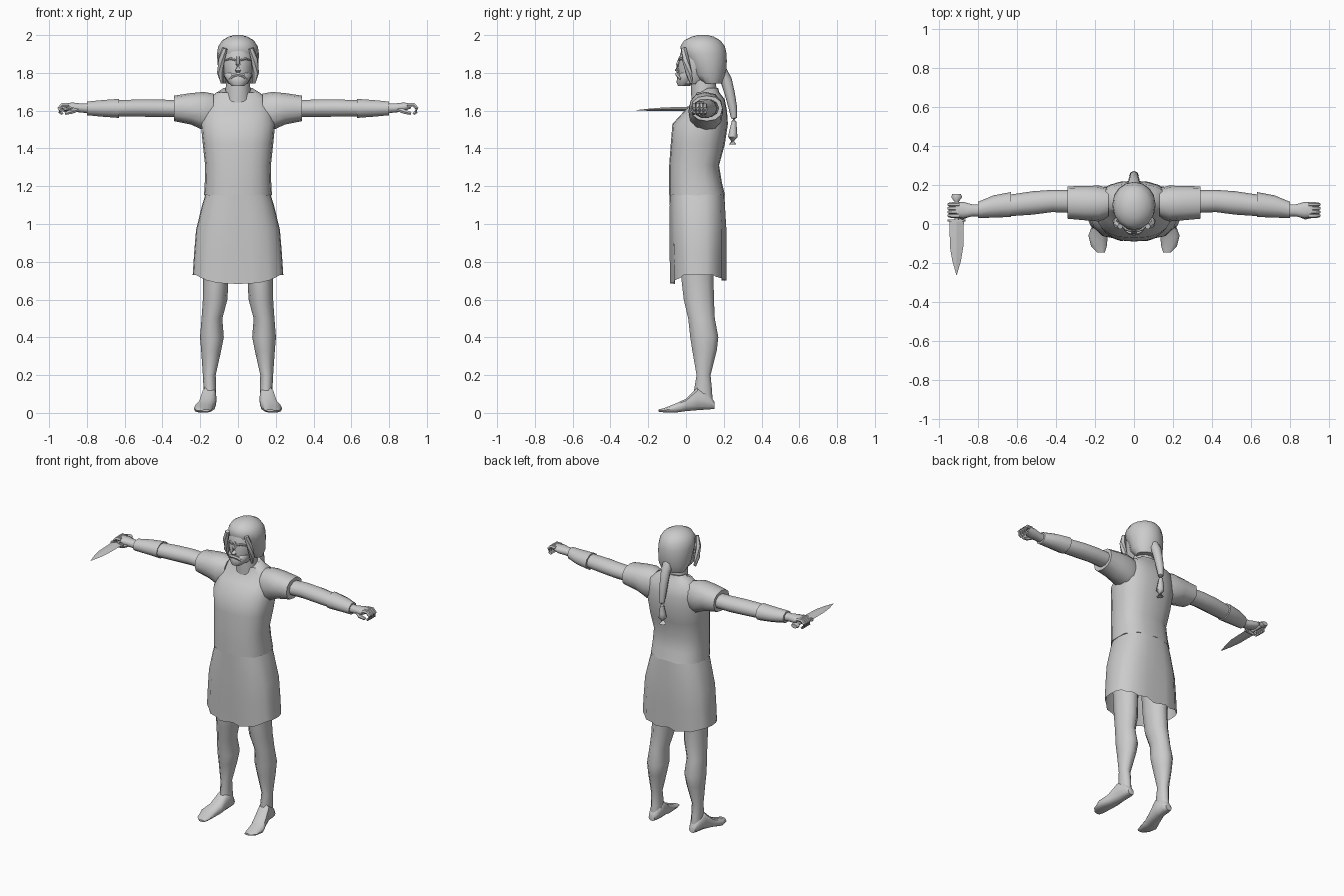
import bpy, bmesh, math
from mathutils import Vector

grey = bpy.data.materials.new("plain grey")
grey.diffuse_color = (0.6, 0.6, 0.6, 1)


def skin(name, rings, cap=(True, True), angle=50):
    """Skin a stack of equal-length point rings into one object."""
    bm = bmesh.new()
    vs = [[bm.verts.new(p) for p in r] for r in rings]
    n = len(rings[0])
    for a, b in zip(vs, vs[1:]):
        for i in range(n):
            j = (i + 1) % n
            bm.faces.new((a[i], a[j], b[j], b[i]))
    if cap[0]:
        bm.faces.new(vs[0])
    if cap[1]:
        bm.faces.new(vs[-1])
    bmesh.ops.recalc_face_normals(bm, faces=bm.faces)
    me = bpy.data.meshes.new(name)
    bm.to_mesh(me)
    bm.free()
    me.materials.append(grey)
    ob = bpy.data.objects.new(name, me)
    bpy.context.collection.objects.link(ob)
    bpy.ops.object.select_all(action='DESELECT')
    ob.select_set(True)
    bpy.context.view_layer.objects.active = ob
    bpy.ops.object.shade_smooth_by_angle(angle=math.radians(angle))
    return ob


def oval(ru, rv, n, e=2.0):
    """Rounded-box outline, starting at +u."""
    out = []
    for i in range(n):
        a = 2 * math.pi * i / n
        c, s = math.cos(a), math.sin(a)
        out.append((ru * math.copysign(abs(c) ** (2 / e), c),
                    rv * math.copysign(abs(s) ** (2 / e), s)))
    return out


def upright(rows, n=12, e=2.0, s=1):      # rows: z, cx, cy, rx, ry
    return [[Vector((s * (cx + u), cy + v, z)) for u, v in oval(rx, ry, n, e)]
            for z, cx, cy, rx, ry in rows]


def sideways(rows, n=10, e=2.0, s=1):     # rows: x, cy, cz, ry, rz
    return [[Vector((s * x, cy + u, cz + v)) for u, v in oval(ry, rz, n, e)]
            for x, cy, cz, ry, rz in rows]


def lengthwise(rows, n=10, e=2.0, s=1):   # rows: y, cx, cz, rx, rz
    return [[Vector((s * (cx + u), y, cz + v)) for u, v in oval(rx, rz, n, e)]
            for y, cx, cz, rx, rz in rows]


def tube(name, pts, n=6, s=1):            # pts: x, y, z, radius
    ps = [Vector((s * p[0], p[1], p[2])) for p in pts]
    rings = []
    for i, p in enumerate(ps):
        t = ps[min(i + 1, len(ps) - 1)] - ps[max(i - 1, 0)]
        q = t.to_track_quat('Z', 'Y')
        rings.append([p + q @ Vector((u, v, 0)) for u, v in oval(pts[i][3], pts[i][3], n)])
    return skin(name, rings)


# Tunic body with lowered front neckline
torso = upright([(1.15, 0, .058, .18, .148), (1.22, 0, .05, .176, .14),
                 (1.31, 0, .043, .174, .132), (1.42, 0, .062, .186, .143),
                 (1.53, 0, .075, .197, .147), (1.60, 0, .105, .183, .112),
                 (1.66, 0, .125, .165, .08), (1.695, 0, .115, .115, .062),
                 (1.72, 0, .115, .075, .055)], 20, 2.5)
for p in torso[-1]:
    p.z -= .035 * max(0, (.115 - p.y) / .055)
for i, p in enumerate(torso[0]):
    p.z += .006 * (i % 2)
skin("tunic", torso)

# Skirt: pleats and the hem dip grow toward the bottom
skirt = upright([(1.155, 0, .058, .173, .145), (1.10, 0, .06, .19, .149),
                 (.97, 0, .063, .222, .154), (.85, 0, .064, .232, .154),
                 (.73, 0, .065, .24, .152)], 28, 2.5)
for k, ring in enumerate(skirt):
    f = k / 4
    for i, p in enumerate(ring):
        v = (p.y - .065) / .152
        dip = .047 if v < 0 else .03
        if k == 4:
            p.z -= dip * max(0, (abs(v) - .55) / .45)
        if abs(v) > .6:
            p.y -= v * f * .016 * (i % 2)
            if abs(p.x) < .04:
                p.y -= v * f * .014
skin("skirt", skirt, cap=(True, False), angle=60)

# Neck, face and nose
skin("neck", upright([(1.63, 0, .1, .072, .07), (1.70, 0, .095, .066, .068),
                      (1.79, 0, .09, .062, .064)]))
skin("face", upright([(1.74, 0, .03, .05, .065), (1.78, 0, .057, .073, .095),
                      (1.84, 0, .07, .085, .112), (1.90, 0, .075, .088, .106),
                      (1.96, 0, .08, .075, .09)], 16))
tube("nose", [(0, -.03, 1.885, .008), (0, -.042, 1.845, .012),
              (0, -.046, 1.815, .015), (0, -.036, 1.803, .01)])

# Beard and moustache
skin("beard", upright([(1.73, 0, -.012, .032, .03), (1.75, 0, 0, .052, .05),
                       (1.785, 0, .018, .074, .064), (1.80, 0, .03, .078, .062)]))
tube("moustache", [(-.045, -.028, 1.768, .007), (-.025, -.042, 1.787, .011),
                   (0, -.047, 1.793, .011), (.025, -.042, 1.787, .011),
                   (.045, -.028, 1.768, .007)])

# Swept-back hair
skin("hair", upright([(1.745, 0, .135, .082, .056), (1.79, 0, .12, .102, .092),
                      (1.86, 0, .11, .109, .106), (1.90, 0, .096, .111, .119),
                      (1.94, 0, .088, .105, .118), (1.972, 0, .086, .084, .096),
                      (1.992, 0, .088, .05, .058), (2.0, 0, .09, .02, .025)], 16))
tube("ponytail", [(0, .18, 1.81, .036), (0, .213, 1.76, .031), (0, .232, 1.69, .027),
                  (0, .247, 1.62, .023), (0, .254, 1.56, .015)], 8)
tube("ponytail_tassel", [(0, .254, 1.565, .017), (0, .254, 1.545, .012),
                         (0, .25, 1.49, .021), (0, .247, 1.46, .025),
                         (0, .247, 1.42, .021)], 8)

for s, side in ((-1, "right"), (1, "left")):
    # Hair lock and brow beside the face
    tube(side + "_hair_lock", [(.07, -.012, 1.93, .015), (.088, -.002, 1.87, .019),
                               (.093, .015, 1.80, .018), (.085, .028, 1.745, .008)], s=s)
    tube(side + "_brow", [(.015, -.036, 1.868, .006), (.04, -.027, 1.876, .007),
                          (.065, -.007, 1.868, .005)], s=s)
    # Sleeve, arm and wrist wrap
    skin(side + "_sleeve", sideways([(.13, .11, 1.595, .075, .095), (.18, .105, 1.597, .092, .102),
                                     (.25, .107, 1.61, .088, .083),
                                     (.34, .11, 1.612, .083, .067)], 12, 2.3, s))
    skin(side + "_arm", sideways([(.28, .115, 1.61, .06, .045), (.42, .118, 1.613, .057, .049),
                                  (.52, .108, 1.614, .06, .048), (.64, .095, 1.612, .055, .045),
                                  (.78, .075, 1.612, .036, .032)], 10, 2, s))
    skin(side + "_wrist_wrap", sideways([(.63, .1, 1.612, .064, .053), (.72, .09, 1.612, .057, .046),
                                         (.80, .072, 1.612, .042, .038)], 10, 2, s))
    # Hand: palm, curled fingers and thumb
    skin(side + "_palm", sideways([(.78, .07, 1.612, .031, .028), (.83, .07, 1.614, .031, .025),
                                   (.875, .071, 1.619, .042, .025),
                                   (.915, .073, 1.626, .038, .014)], 10, 2.3, s))
    for k in range(4):
        y = .043 + .019 * k
        tube(side + "_finger_%d" % (k + 1),
             [(.895, y, 1.63, .012), (.93, y, 1.631, .012), (.947, y, 1.613, .0105),
              (.942, y, 1.592, .01), (.928, y, 1.582, .008)], s=s)
    tube(side + "_thumb", [(.85, .05, 1.608, .014), (.88, .036, 1.595, .013),
                           (.915, .04, 1.585, .009)], s=s)
    # Leg and bare foot
    skin(side + "_leg", upright([(.95, .115, .06, .08, .1), (.72, .117, .06, .067, .09),
                                 (.60, .121, .068, .065, .084), (.50, .138, .082, .055, .074),
                                 (.40, .138, .097, .063, .078), (.33, .142, .098, .053, .068),
                                 (.20, .152, .093, .034, .039), (.12, .149, .09, .033, .05),
                                 (.04, .15, .095, .032, .05)], 10, 2, s))
    skin(side + "_foot", lengthwise([(.15, .15, .04, .022, .02), (.12, .15, .06, .036, .043),
                                     (.06, .153, .075, .04, .063), (0, .165, .042, .047, .034),
                                     (-.06, .184, .024, .05, .024), (-.115, .18, .014, .04, .012),
                                     (-.145, .17, .012, .02, .006)], 10, 2.6, s))

# Dagger held in the right hand
skin("dagger_blade", lengthwise([(.015, -.91, 1.61, .037, .011), (-.12, -.91, 1.608, .034, .009),
                                 (-.19, -.91, 1.605, .022, .006),
                                 (-.262, -.91, 1.602, .001, .001)], 4), angle=20)
skin("dagger_guard", lengthwise([(.012, -.91, 1.61, .046, .012), (.024, -.91, 1.61, .046, .012)], 8, 4))
skin("dagger_grip", lengthwise([(.02, -.91, 1.61, .012, .012), (.125, -.91, 1.61, .012, .012)], 8))
skin("dagger_pommel", lengthwise([(.118, -.91, 1.61, .014, .012), (.138, -.91, 1.61, .028, .018),
                                  (.155, -.91, 1.61, .022, .014)], 8))
